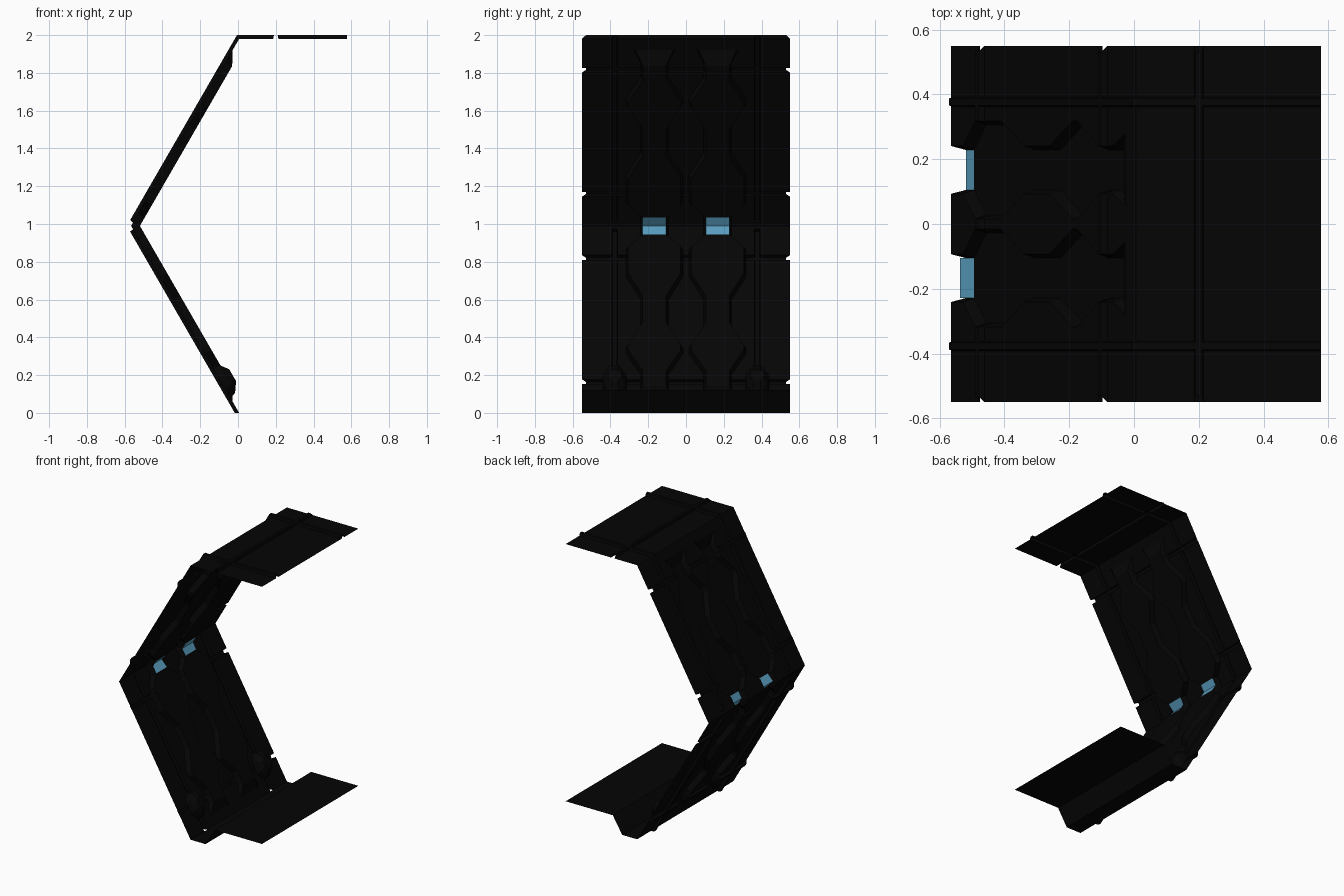
import bpy, bmesh, math
from mathutils import Vector

if "Cube" in bpy.data.objects:
    bpy.data.objects.remove(bpy.data.objects["Cube"])

D, H = 0.02, 0.04             # groove depth, raised channel height
NARROW, WIDE, C = 0.068, 0.145, 0.167
MID = 0.99                    # height of the wall apex
L = MID / math.cos(math.radians(30))
S, K = 0.5, math.cos(math.radians(30))
X0 = 0.006                    # x of the wall's foot and head
APEX = Vector((X0 - L * S, 0, MID))


def material(name, col):
    m = bpy.data.materials.new(name)
    m.diffuse_color = (*col, 1)
    m.use_nodes = True
    m.node_tree.nodes["Principled BSDF"].inputs["Base Color"].default_value = m.diffuse_color
    return m


DARK = material("dark_panel", (0.0015, 0.0015, 0.0015))
BLUE = material("blue_light", (0.10, 0.34, 0.52))


def finish(name, bm, mat, mirror=False):
    me = bpy.data.meshes.new(name)
    bm.to_mesh(me)
    bm.free()
    me.materials.append(mat)
    ob = bpy.data.objects.new(name, me)
    bpy.context.collection.objects.link(ob)
    if mirror:
        mod = ob.modifiers.new("Mirror", 'MIRROR')
        mod.use_axis = (False, True, False)
    return ob


def loft(name, sections, mat, skip=lambda r, c: False, mirror=False):
    """Skin equal-length rows of points into a sheet."""
    bm = bmesh.new()
    vs = [[bm.verts.new(p) for p in sec] for sec in sections]
    for r in range(len(vs) - 1):
        for c in range(len(vs[0]) - 1):
            if not skip(r, c):
                bm.faces.new((vs[r][c], vs[r][c + 1], vs[r + 1][c + 1], vs[r + 1][c]))
    return finish(name, bm, mat, mirror)


def wall_frame(t, side):
    """Point and inward normal at distance t from the apex; side +1 up, -1 down."""
    p = APEX + Vector((S * t, 0, side * K * t))
    n = Vector((K, 0, -side * S))
    if t == 0:
        n = Vector((1 / K, 0, 0))
    elif t >= L - 1e-6:
        n = Vector((S, 0, -K)) / K if side > 0 else Vector((1 / K, 0, 0))
    return p, n


def section(p, n, w, hc, base, rib, edge):
    cols = [(0, base), (C - w - .006, base), (C - w + .006, hc), (C + w - .006, hc),
            (C + w + .006, base), (.362, base), (.366, rib), (.388, rib),
            (.392, base), (edge, base)]
    return [p + n * h + Vector((0, y, 0)) for y, h in cols]


# Wall rows: distance from apex, channel half width, channel height
CHANNEL = [(0, NARROW, H), (.075, NARROW, H), (.15, WIDE, H), (.31, WIDE, H),
           (.45, NARROW, H), (.61, NARROW, H), (.75, WIDE, H), (.78, WIDE, H),
           (.91, NARROW, H), (1.0, NARROW, H), (1.075, .105, 0), (L, .105, 0)]
SEAMS = (.193, .952)


def channel_at(t):
    for (a, wa, ha), (b, wb, hb) in zip(CHANNEL, CHANNEL[1:]):
        if a <= t <= b:
            f = (t - a) / (b - a)
            return wa + (wb - wa) * f, ha + (hb - ha) * f


def wall_rows(side):
    ts = {r[0] for r in CHANNEL} | {.020, .024}
    for s in SEAMS:
        ts |= {s - .014, s - .010, s + .010, s + .014}
    rows = []
    for t in sorted(ts):
        w, hc = channel_at(t)
        seam = any(abs(t - s) < .012 for s in SEAMS)
        base = -D if seam else 0
        rows.append((t, section(*wall_frame(t, side), w, hc, base,
                                -D if t > .022 else base, .53 if seam else .55)))
    return rows


# Panelled walls, left open where the lights sit
for side, name in ((1, "upper_wall"), (-1, "lower_wall")):
    rows = wall_rows(side)
    loft(name, [r[1] for r in rows], DARK,
         lambda r, c: c == 2 and rows[r + 1][0] <= .076, True)

# Ceiling with ribs and one cross seam
x0 = wall_frame(L, 1)[0].x
ceiling = []
for x in (x0, .186, .190, .210, .214, .577):
    seam = .188 < x < .212
    b = -D if seam else 0
    n = wall_frame(L, 1)[1] if x == x0 else Vector((0, 0, -1))
    ceiling.append(section(Vector((x, 0, 2 * MID)), n, .105, b, b, -D,
                           .53 if seam else .55))
loft("ceiling", ceiling, DARK, mirror=True)

# Floor with a sunken gutter next to the wall
loft("floor", [[Vector((x, y, z)) for y in (-.55, .55)]
               for x, z in ((X0, 0), (.125, 0), (.2, .122), (.577, .122))], DARK)

# Light strips bent around the apex
for sgn, h, name in ((1, .04, "right_light"), (-1, .025, "left_light")):
    rows = []
    for t, side in ((.075, 1), (0, 1), (.075, -1)):
        p, n = wall_frame(t, side)
        rows.append([p + n * (h if t == 0 else H) + Vector((0, sgn * y, 0))
                     for y in (C - NARROW + .006, C + NARROW - .006)])
    loft(name, rows, BLUE)

# Octagonal bosses at the foot of the ribs
bm = bmesh.new()
rings = []
for ry, rs, cs, h in ((.062, .095, .185, 0), (.055, .085, .188, .035), (.036, .036, .19, .07)):
    p, n = wall_frame(L - cs, -1)
    up = Vector((-S, 0, K))
    ring = []
    for i in range(8):
        a = math.radians(22.5 + 45 * i)
        k = 1 / math.cos(math.radians(22.5))
        ring.append(bm.verts.new(p + n * h + up * (rs * k * math.sin(a))
                                 + Vector((0, .377 + ry * k * math.cos(a), 0))))
    rings.append(ring)
for a, b in zip(rings, rings[1:]):
    for i in range(8):
        j = (i + 1) % 8
        bm.faces.new((a[i], a[j], b[j], b[i]))
bm.faces.new(rings[-1])
finish("rib_boss", bm, DARK, True)
